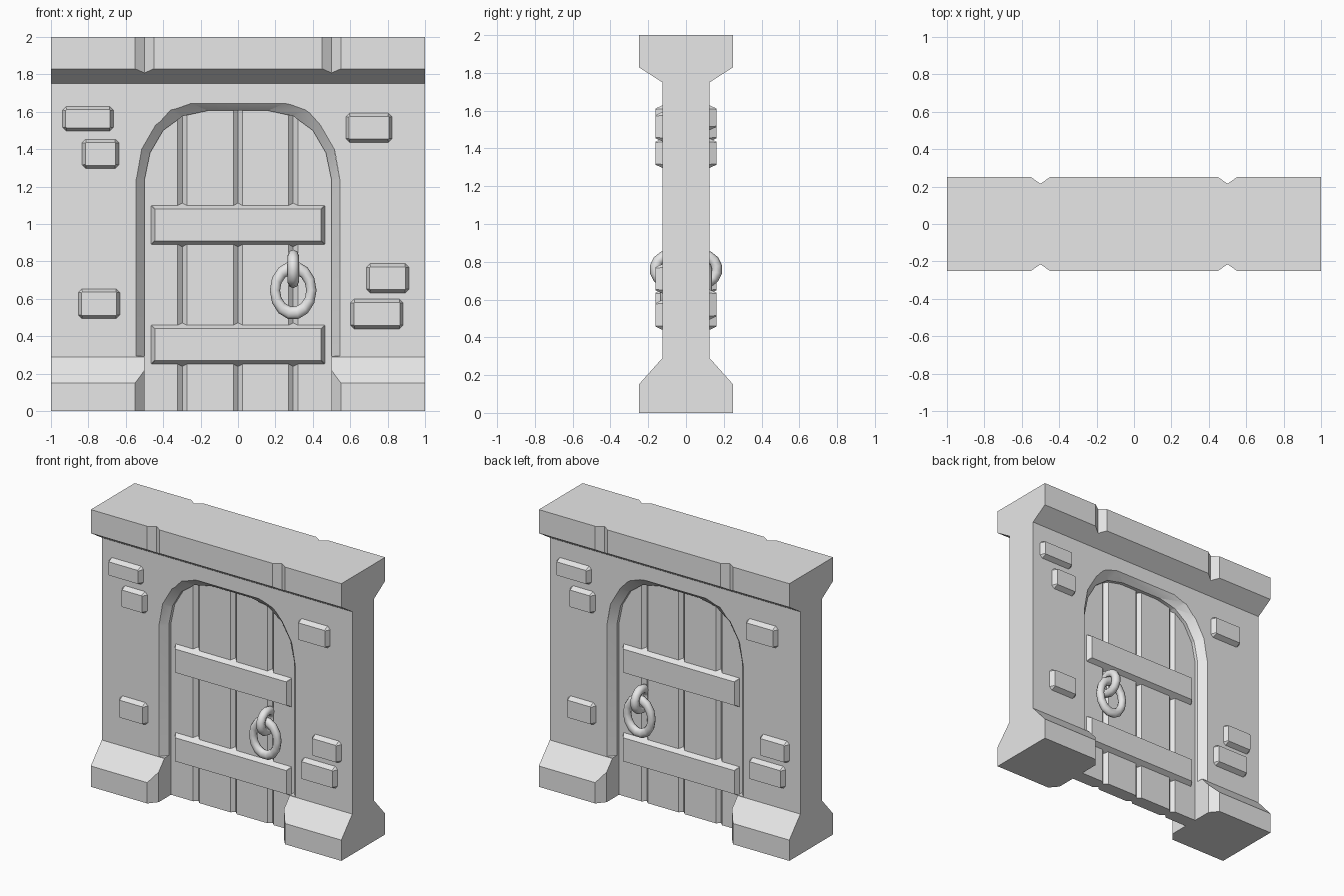
import bpy, bmesh, math

if "Cube" in bpy.data.objects:
    bpy.data.objects.remove(bpy.data.objects["Cube"])

stone = bpy.data.materials.new("plain_grey")
stone.use_nodes = True
grey = (0.8, 0.8, 0.8, 1)
stone.diffuse_color = grey
for node in stone.node_tree.nodes:
    if node.type == 'BSDF_PRINCIPLED':
        node.inputs["Base Color"].default_value = grey


def loft(name, start, end):
    """Closed solid between two matching outlines."""
    bm = bmesh.new()
    a = [bm.verts.new(p) for p in start]
    b = [bm.verts.new(p) for p in end]
    bm.faces.new(a)
    bm.faces.new(b)
    for i in range(len(a)):
        j = (i + 1) % len(a)
        bm.faces.new((a[i], a[j], b[j], b[i]))
    bmesh.ops.recalc_face_normals(bm, faces=bm.faces)
    mesh = bpy.data.meshes.new(name)
    bm.to_mesh(mesh)
    bm.free()
    mesh.materials.append(stone)
    obj = bpy.data.objects.new(name, mesh)
    bpy.context.collection.objects.link(obj)
    return obj


def activate(obj):
    bpy.ops.object.select_all(action='DESELECT')
    obj.select_set(True)
    bpy.context.view_layer.objects.active = obj


def cut(target, cutter):
    mod = target.modifiers.new("cut", 'BOOLEAN')
    mod.operation = 'DIFFERENCE'
    mod.solver = 'EXACT'
    mod.object = cutter
    activate(target)
    bpy.ops.object.modifier_apply(modifier=mod.name)
    bpy.data.objects.remove(cutter)


def prism(name, plan, z0, z1):
    return loft(name, [(x, y, z0) for x, y in plan], [(x, y, z1) for x, y in plan])


def mirrored(half):
    return half + [(-x, z) for x, z in reversed(half)]


# Wall with flared foot and cornice, from its side profile
side = [(0.25, 0), (0.25, 0.15), (0.125, 0.29), (0.125, 1.75), (0.25, 1.83), (0.25, 2)]
side = mirrored(side)
wall = loft("wall", [(-1, y, z) for y, z in side], [(1, y, z) for y, z in side])

# Arched doorway
arch = [(0.5, 1.235), (0.47, 1.38), (0.4, 1.5), (0.295, 1.577), (0.16, 1.606)]
flare = [(0.545, 1.235), (0.515, 1.4), (0.44, 1.53), (0.36, 1.61), (0.25, 1.645)]
hole = mirrored([(0.5, -0.1)] + arch)
cut(wall, loft("doorway_cutter", [(x, -0.5, z) for x, z in hole],
               [(x, 0.5, z) for x, z in hole]))


def flare_ring(s, t):
    inner = [(0.5, 0.293)] + arch
    outer = [(0.545, 0.293)] + flare
    half = [(a[0] + (b[0] - a[0]) * t, a[1] + (b[1] - a[1]) * t)
            for a, b in zip(inner, outer)]
    return [(x, s * (0.075 + 0.05 * t), z) for x, z in mirrored(half)]


for s in (-1, 1):
    # Chamfer round the arch
    cut(wall, loft("arch_cutter", flare_ring(s, -0.1), flare_ring(s, 1.3)))
    for k in (-1, 1):
        # Chamfered inner corners of the foot
        plan = [(0.49, 0.178), (0.565, 0.268), (0.4, 0.268), (0.4, 0.178)]
        cut(wall, prism("foot_cutter", [(k * x, s * y) for x, y in plan], -0.1, 0.28))
        # Joints in the cornice
        plan = [(0.5, 0.215), (0.57, 0.264), (0.43, 0.264)]
        cut(wall, prism("joint_cutter", [(k * x, s * y) for x, y in plan], 1.7, 2.1))

# Plank door with V grooves
face, groove = 0.05, 0.026
front = [(-0.52, -face)]
for x in (-0.298, 0, 0.295):
    front += [(x - 0.025, -face), (x, -groove), (x + 0.025, -face)]
front.append((0.52, -face))
prism("plank_door", front + [(x, -y) for x, y in reversed(front)], 0, 1.625)


def rect(x0, x1, z0, z1, y, inset, clip):
    """Rectangle with clipped corners, standing at depth y."""
    x0, x1, z0, z1 = x0 + inset, x1 - inset, z0 + inset, z1 - inset
    return [(x0 + clip, y, z0), (x1 - clip, y, z0), (x1, y, z0 + clip), (x1, y, z1 - clip),
            (x1 - clip, y, z1), (x0 + clip, y, z1), (x0, y, z1 - clip), (x0, y, z0 + clip)]


def torus(name, location, rotation, major, minor, stretch=1):
    bpy.ops.mesh.primitive_torus_add(location=location, rotation=rotation,
                                     major_segments=14, minor_segments=8,
                                     major_radius=major, minor_radius=minor)
    obj = bpy.context.object
    obj.name = name
    obj.scale.y = stretch
    obj.data.materials.append(stone)
    bpy.ops.object.shade_smooth_by_angle(angle=math.radians(60))


bricks = [(-0.945, -0.66, 1.49, 1.635), (-0.84, -0.63, 1.29, 1.46),
          (-0.86, -0.625, 0.487, 0.66), (0.57, 0.83, 1.43, 1.6),
          (0.68, 0.92, 0.625, 0.795), (0.595, 0.89, 0.433, 0.605)]

for s, label in ((-1, "front"), (1, "back")):
    # Cross bars on the door
    for z0, z1, level in ((0.25, 0.46, "lower"), (0.89, 1.1, "upper")):
        size = (-0.465, 0.465, z0, z1)
        loft(f"{label}_{level}_bar", rect(*size, s * 0.02, -0.015, 0.002),
             rect(*size, s * 0.085, 0.02, 0.002))

    # Raised bricks, turned half round for the back
    for i, (x0, x1, z0, z1) in enumerate(bricks):
        if s > 0:
            x0, x1 = -x1, -x0
        size = (x0, x1, z0, z1)
        loft(f"{label}_brick_{i + 1}", rect(*size, s * 0.11, 0, 0.025),
             rect(*size, s * 0.162, 0.024, 0.004))

    # Door pull: staple and hanging ring
    torus(f"{label}_staple", (0.295, s * 0.09, 0.76), (0, math.pi / 2, 0), 0.0725, 0.03)
    torus(f"{label}_ring", (0.295, s * 0.11, 0.645), (math.pi / 2, 0, 0), 0.0975, 0.0275, 1.25)

# Soft shading on the arch, crisp edges elsewhere
activate(wall)
bpy.ops.object.shade_smooth_by_angle(angle=math.radians(30))
